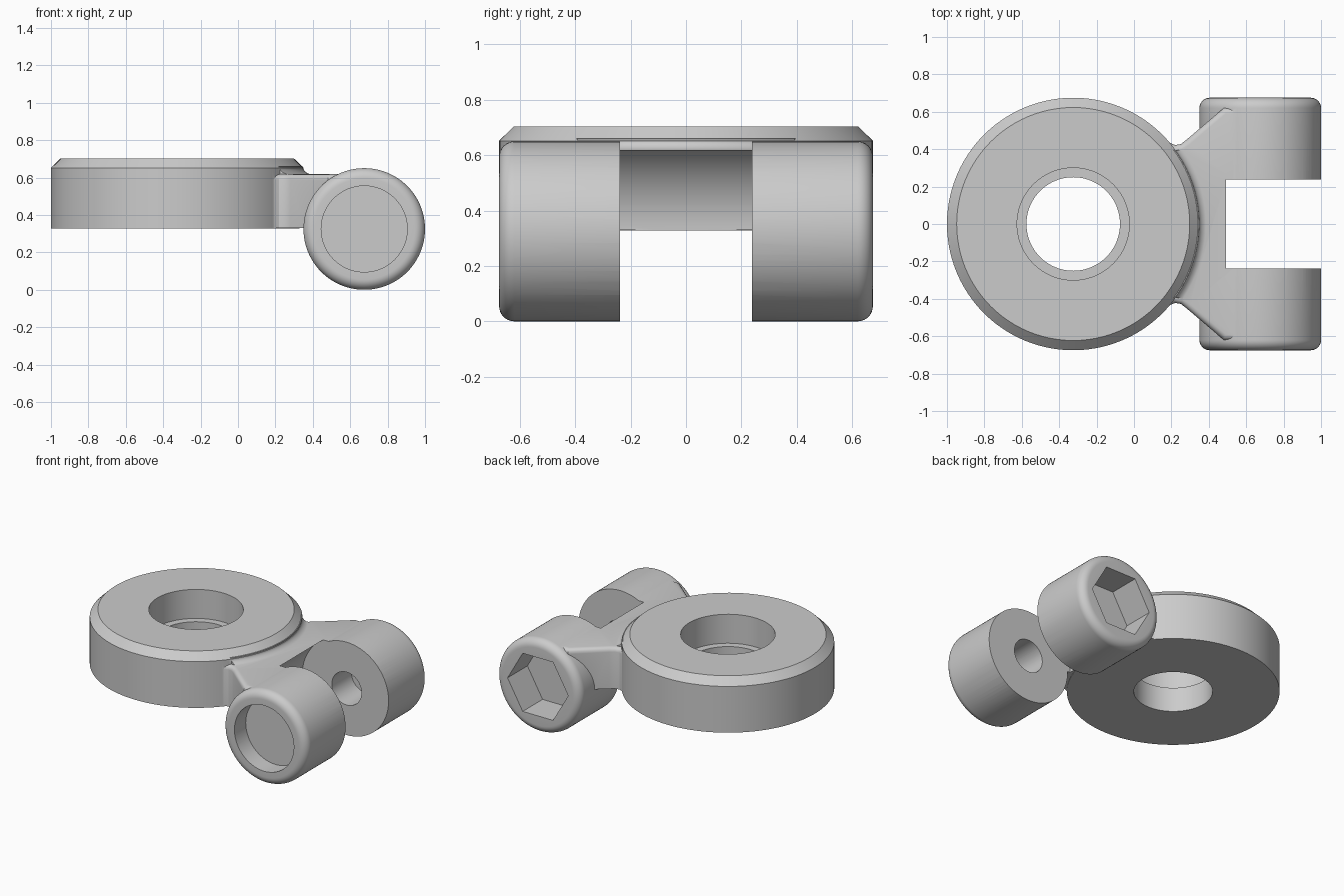
import bpy, bmesh, math
from mathutils import Vector

if "Cube" in bpy.data.objects:
    bpy.data.objects.remove(bpy.data.objects["Cube"])

DISC = (-0.325, 0, 0)
HINGE_X, HINGE_Z, HINGE_R = 0.675, 0.325, 0.325


def make(name, bm, loc=(0, 0, 0), rot=(0, 0, 0)):
    bmesh.ops.recalc_face_normals(bm, faces=bm.faces)
    mesh = bpy.data.meshes.new(name)
    bm.to_mesh(mesh)
    bm.free()
    ob = bpy.data.objects.new(name, mesh)
    ob.location, ob.rotation_euler = loc, rot
    bpy.context.collection.objects.link(ob)
    return ob


def lathe(name, profile, loc, rot=(0, 0, 0), steps=96, closed=False):
    """Turn (radius, height) points around local z; open profiles start and end on the axis."""
    bm = bmesh.new()
    rings = []
    for r, z in profile:
        if r == 0:
            rings.append([bm.verts.new((0, 0, z))] * steps)
        else:
            rings.append([bm.verts.new((r * math.cos(2 * math.pi * i / steps),
                                        r * math.sin(2 * math.pi * i / steps), z))
                          for i in range(steps)])
    pairs = list(zip(rings, rings[1:])) + ([(rings[-1], rings[0])] if closed else [])
    for a, b in pairs:
        for i in range(steps):
            j = (i + 1) % steps
            vs = list(dict.fromkeys((a[i], a[j], b[j], b[i])))
            bm.faces.new(vs)
    return make(name, bm, loc, rot)


def pin(name, r, y0, y1, steps=96):
    """Solid cylinder or prism on the hinge axis between two y values."""
    return lathe(name, [(0, -y1), (r, -y1), (r, -y0), (0, -y0)],
                 (HINGE_X, 0, HINGE_Z), (math.pi / 2, 0, 0), steps)


def prism(name, outline, z0, z1, bevel=0):
    bm = bmesh.new()
    face = bm.faces.new([bm.verts.new((x, y, z0)) for x, y in outline])
    bottom = list(face.verts)
    top = [bm.verts.new((v.co.x, v.co.y, z1)) for v in bottom]
    bm.faces.new(top)
    n = len(top)
    for i in range(n):
        j = (i + 1) % n
        bm.faces.new((bottom[i], bottom[j], top[j], top[i]))
    bmesh.ops.recalc_face_normals(bm, faces=bm.faces)
    if bevel:
        edges = [e for e in bm.edges if all(v.co.z > z1 - 1e-5 for v in e.verts)]
        bmesh.ops.bevel(bm, geom=edges, offset=bevel, segments=4, profile=0.5, affect='EDGES')
    return make(name, bm)


def boolean(ob, other, op):
    mod = ob.modifiers.new(op, 'BOOLEAN')
    mod.operation, mod.object, mod.solver = op, other, 'EXACT'
    bpy.context.view_layer.objects.active = ob
    bpy.ops.object.modifier_apply(modifier=mod.name)
    bpy.data.objects.remove(other)


# Mounting disc with chamfered rim and stepped hole
body = lathe("hinged_mount", [(0.25, 0.328), (0.675, 0.328), (0.675, 0.652), (0.623, 0.703),
                              (0.30, 0.703), (0.30, 0.50), (0.25, 0.50)], DISC, closed=True)

# Flared neck with rounded upper edge
half = [(0.13, 0.47), (0.17, 0.452), (0.195, 0.432), (0.22, 0.422), (0.25, 0.427),
        (0.28, 0.45), (0.48, 0.62), (0.57, 0.62)]
outline = half + [(x, -y) for x, y in reversed(half)]
neck = prism("neck", outline, 0.331, 0.618, 0.03)

# Concave fillet where the neck meets the disc
arc = [(0.725 - 0.053 * math.sin(t), 0.66 - 0.044 * math.cos(t))
       for t in (math.pi / 2 * i / 6 for i in range(7))]
fillet = lathe("neck_fillet", [(0.64, 0.59), (0.725, 0.59)] + arc + [(0.64, 0.66)],
               DISC, closed=True)
mask = prism("fillet_mask", [(x, y * 0.93) for x, y in outline], 0.5, 0.8)
boolean(fillet, mask, 'INTERSECT')

# Hinge barrel with rounded ends
f = 0.055
end = [(HINGE_R - f + f * math.cos(t), 0.675 - f + f * math.sin(t))
       for t in (math.pi / 2 * i / 8 for i in range(9))]
profile = [(0, -0.675)] + [(r, -z) for r, z in reversed(end)] + end + [(0, 0.675)]
barrel = lathe("hinge_barrel", profile, (HINGE_X, 0, HINGE_Z), (math.pi / 2, 0, 0))

bpy.context.view_layer.update()
for part in (neck, barrel, fillet):
    boolean(body, part, 'UNION')

# Round clearance slot, pin bore, bolt-head counterbore, hex nut pocket
cutters = [pin("slot", 0.345, -0.238, 0.238), pin("bore", 0.115, -0.8, 0.8),
           pin("counterbore", 0.23, -0.8, -0.55), pin("nut_pocket", 0.235, 0.455, 0.8, 6)]
bpy.context.view_layer.update()
for cutter in cutters:
    boolean(body, cutter, 'DIFFERENCE')

bpy.ops.object.select_all(action='DESELECT')
body.select_set(True)
bpy.context.view_layer.objects.active = body
bpy.ops.object.shade_smooth_by_angle(angle=math.radians(30))
